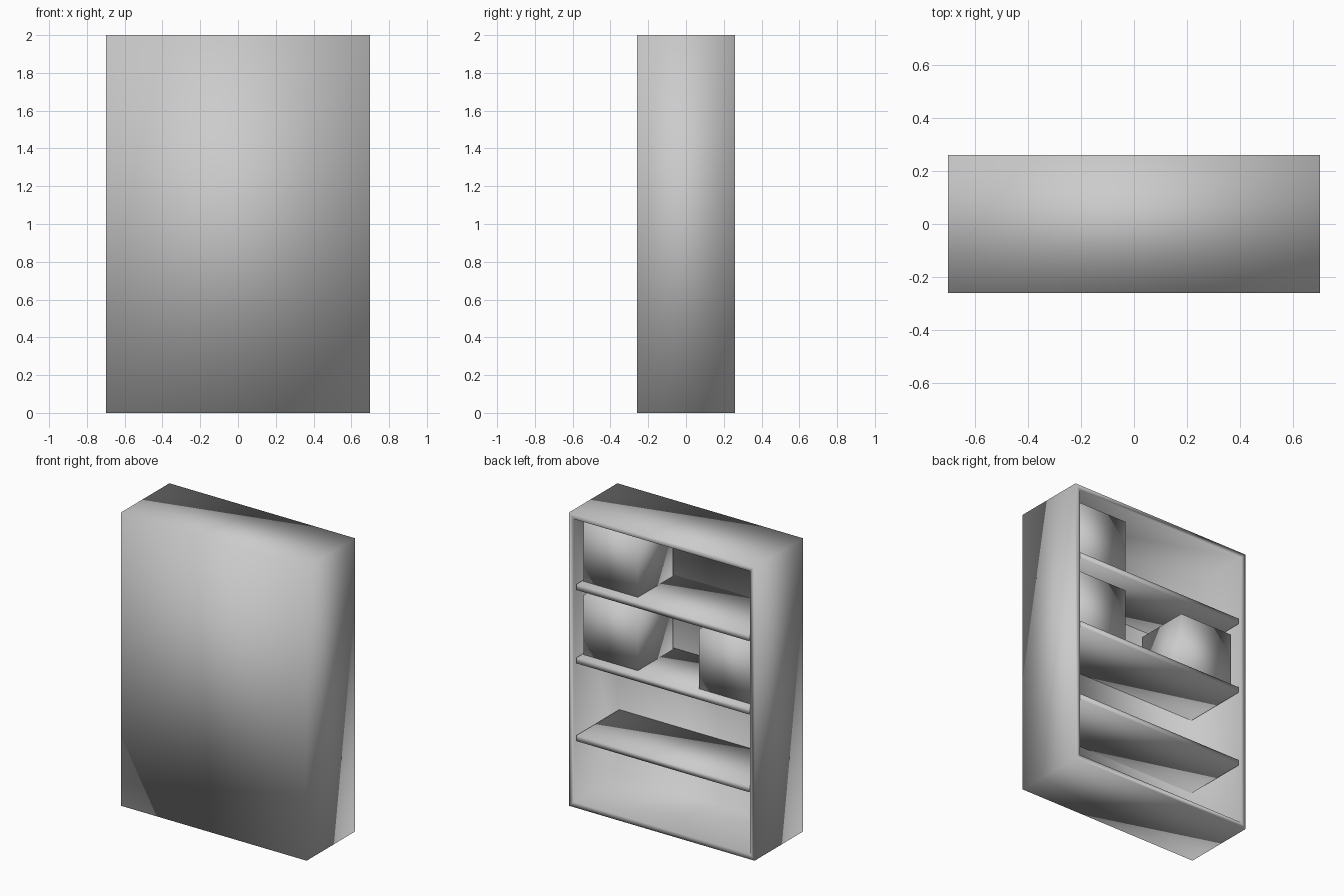
import bpy, bmesh
from mathutils import Vector

if "Cube" in bpy.data.objects:
    bpy.data.objects.remove(bpy.data.objects["Cube"])


def make_box(name, x, y, z, open_back=False):
    """Smooth-shaded box from (min, max) ranges, optionally hollowed from +y."""
    bm = bmesh.new()
    bmesh.ops.create_cube(bm, size=1)
    for v in bm.verts:
        v.co = Vector([(r[0] + r[1]) / 2 + c * (r[1] - r[0])
                       for c, r in zip(v.co, (x, y, z))])
    bm.normal_update()
    if open_back:
        back = max(bm.faces, key=lambda f: f.calc_center_median().y)
        bmesh.ops.inset_region(bm, faces=[back], thickness=WALL)
        out = bmesh.ops.extrude_face_region(bm, geom=[back])
        verts = [g for g in out["geom"] if isinstance(g, bmesh.types.BMVert)]
        bmesh.ops.translate(bm, verts=verts, vec=(0, -(y[1] - y[0] - WALL), 0))
        if back.is_valid:
            bmesh.ops.delete(bm, geom=[back], context="FACES_ONLY")
    bmesh.ops.recalc_face_normals(bm, faces=bm.faces)
    for f in bm.faces:
        f.smooth = True
    mesh = bpy.data.meshes.new(name)
    bm.to_mesh(mesh)
    bm.free()
    obj = bpy.data.objects.new(name, mesh)
    bpy.context.collection.objects.link(obj)
    return obj


WALL = 0.05

# Carcass: closed front panel, open towards +y
make_box("carcass", (-0.7, 0.7), (-0.26, 0.26), (0, 2), open_back=True)

# Shelves
for i, z in enumerate((0.45, 0.98, 1.48)):
    make_box(f"shelf_{i + 1}", (-0.65, 0.65), (-0.21, 0.25), (z, z + 0.04))

# Storage boxes on the upper shelves
for i, (x, z) in enumerate(((0.435, 1.52), (0.435, 1.02), (-0.435, 1.02))):
    make_box(f"storage_box_{i + 1}", (x - 0.205, x + 0.205), (-0.19, 0.19), (z, z + 0.405))
